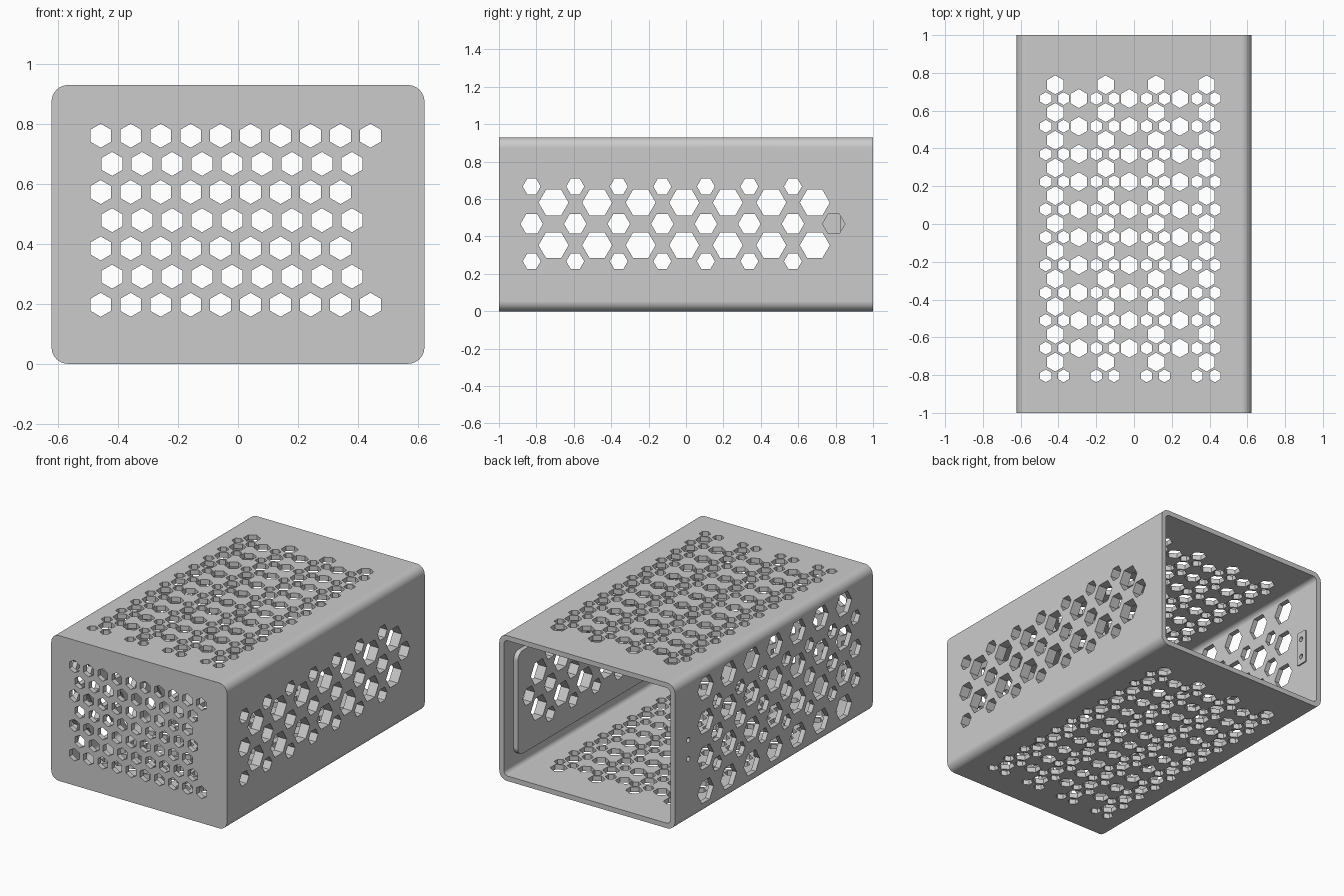
import bpy, bmesh, math
from mathutils import Vector

old = bpy.data.objects.get("Cube")
if old:
    bpy.data.objects.remove(old, do_unlink=True)

W, H, T = 0.622, 0.93, 0.032      # half width, height, wall thickness
MID = 0.467                       # mid height of the side patterns

grey = bpy.data.materials.new("plain grey")
grey.use_nodes = True
grey.diffuse_color = (0.6, 0.6, 0.6, 1)
grey.node_tree.nodes["Principled BSDF"].inputs["Base Color"].default_value = (0.6, 0.6, 0.6, 1)


def place(axis, a, b, t):
    return Vector({"x": (t, a, b), "y": (a, t, b), "z": (a, b, t)}[axis])


def prisms(name, axis, lo, hi, outlines):
    """One object made of straight prisms along an axis."""
    bm = bmesh.new()
    for pts in outlines:
        ends = [[bm.verts.new(place(axis, a, b, t)) for a, b in pts] for t in (lo, hi)]
        bm.faces.new(ends[0])
        bm.faces.new(ends[1])
        n = len(pts)
        for i in range(n):
            j = (i + 1) % n
            bm.faces.new((ends[0][i], ends[0][j], ends[1][j], ends[1][i]))
    bmesh.ops.recalc_face_normals(bm, faces=bm.faces)
    mesh = bpy.data.meshes.new(name)
    bm.to_mesh(mesh)
    bm.free()
    mesh.materials.append(grey)
    obj = bpy.data.objects.new(name, mesh)
    bpy.context.collection.objects.link(obj)
    return obj


def ring(a, b, r, sides=6, turn=0.0):
    return [(a + r * math.cos(turn + math.tau * i / sides),
             b + r * math.sin(turn + math.tau * i / sides)) for i in range(sides)]


def pointy(a, b, r):
    return ring(a, b, r, 6, math.pi / 6)


def rounded(a0, a1, b0, b1, r, steps=8):
    pts = []
    corners = ((a1 - r, b1 - r), (a0 + r, b1 - r), (a0 + r, b0 + r), (a1 - r, b0 + r))
    for k, (ca, cb) in enumerate(corners):
        for s in range(steps + 1):
            ang = math.pi / 2 * (k + s / steps)
            pts.append((ca + r * math.cos(ang), cb + r * math.sin(ang)))
    return pts


def combine(target, tool, operation):
    mod = target.modifiers.new(tool.name, "BOOLEAN")
    mod.operation, mod.solver, mod.object = operation, "EXACT", tool
    bpy.context.view_layer.objects.active = target
    bpy.ops.object.modifier_apply(modifier=mod.name)
    bpy.data.objects.remove(tool, do_unlink=True)


# Sleeve, open at the back
case = prisms("ventilated_case", "y", -1, 1, [rounded(-W, W, 0, H, 0.055)])
combine(case, prisms("cavity", "y", -1 + T, 1.2,
                     [rounded(-W + T, W - T, T, H - T, 0.03)]), "DIFFERENCE")

# Raised pad inside one side wall, small mounting plate inside the other
combine(case, prisms("side_pad", "x", W - T - 0.03, W - T / 2,
                     [rounded(-0.9, 0.9, 0.12, 0.78, 0.05)]), "UNION")
combine(case, prisms("mounting_plate", "x", -W + T / 2, -W + T + 0.009,
                     [rounded(0.825, 0.905, MID - 0.11, MID + 0.11, 0.008, 2)]), "UNION")

# Vents through top and bottom
step = 0.1468
vents = []
for c in range(4):
    x = -0.417 + 0.267 * c
    for k in range(11):
        vents.append(pointy(x, 0.737 - step * k, 0.05))
        y = 0.664 - step * k
        vents += [pointy(x - 0.05, y, 0.034), pointy(x + 0.044, y, 0.034)]
        if c < 3 and k < 10:
            vents.append(pointy(x + 0.125, y, 0.05))
combine(case, prisms("top_vents", "z", -0.1, H + 0.1, vents), "DIFFERENCE")

# Front vents in staggered rows
vents = []
for row in range(7):
    start = -0.42 if row % 2 else -0.458
    count = 10 if row in (0, 6) else 9
    vents += [pointy(start + 0.1 * i, 0.197 + 0.094 * row, 0.04) for i in range(count)]
combine(case, prisms("front_vents", "y", -1.1, -0.9, vents), "DIFFERENCE")

# Vents shared by both side walls
shared = []
for k in range(7):
    y = -0.708 + 0.2328 * k
    shared += [ring(y, MID + s * 0.114, 0.08) for s in (-1, 1)]
    shared.append(ring(y - 0.117, MID, 0.06))
    shared += [ring(y - 0.117, MID + s * 0.2, 0.048) for s in (-1, 1)]
combine(case, prisms("left_vents", "x", W - 0.15, W + 0.1,
                     shared + [ring(0.79, MID, 0.06)]), "DIFFERENCE")

# The other wall adds outer rows and two screw holes
extra = [ring(-0.708 + 0.2328 * k, MID + s * 0.33, 0.08) for k in range(7) for s in (-1, 1)]
extra += [ring(0.865, MID + s * 0.06, 0.016, 16) for s in (-1, 1)]
combine(case, prisms("right_vents", "x", -W - 0.1, -W + 0.15, shared + extra), "DIFFERENCE")

# Smooth rounded edges, crisp vent edges
bpy.ops.object.select_all(action="DESELECT")
case.select_set(True)
bpy.context.view_layer.objects.active = case
bpy.ops.object.shade_smooth_by_angle(angle=math.radians(30))
weighted = case.modifiers.new("even_shading", "WEIGHTED_NORMAL")
weighted.keep_sharp = True
